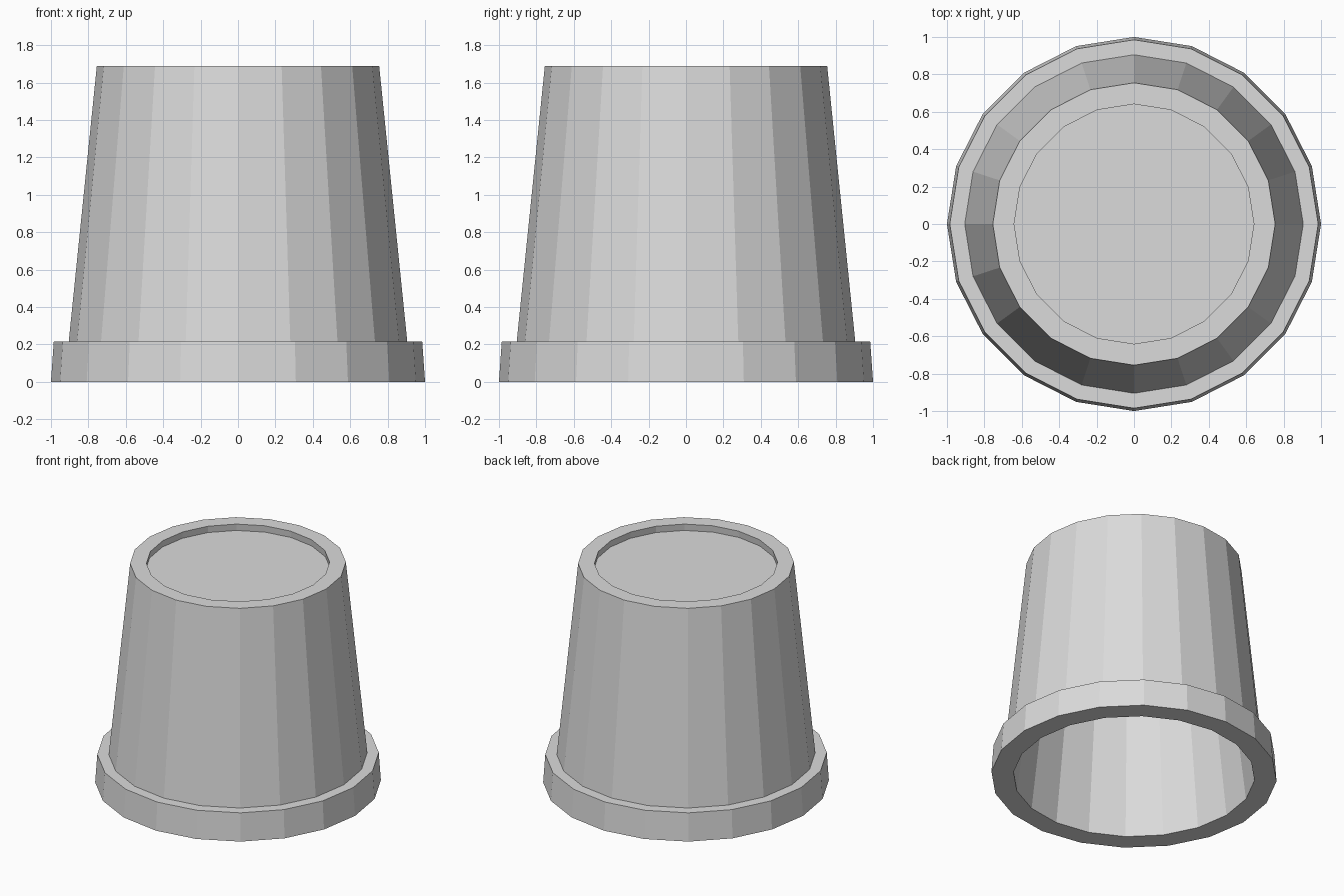
import bpy
import bmesh
from math import cos, sin, tau

cube = bpy.data.objects.get("Cube")
if cube:
    bpy.data.objects.remove(cube, do_unlink=True)

SIDES = 20


def make_material(name, colour):
    mat = bpy.data.materials.new(name)
    mat.use_nodes = True
    mat.diffuse_color = colour
    mat.node_tree.nodes["Principled BSDF"].inputs["Base Color"].default_value = colour
    return mat


def lathe(name, profile, mat):
    """Spin a (radius, height) profile around z and cap both ends of it."""
    bm = bmesh.new()
    rings = [[bm.verts.new((r * cos(tau * i / SIDES), r * sin(tau * i / SIDES), z))
              for i in range(SIDES)] for r, z in profile]
    for a, b in zip(rings, rings[1:]):
        for i in range(SIDES):
            j = (i + 1) % SIDES
            bm.faces.new((a[i], a[j], b[j], b[i]))
    bm.faces.new(rings[0])
    bm.faces.new(rings[-1])
    bmesh.ops.recalc_face_normals(bm, faces=bm.faces)
    mesh = bpy.data.meshes.new(name)
    bm.to_mesh(mesh)
    bm.free()
    mesh.materials.append(mat)
    obj = bpy.data.objects.new(name, mesh)
    bpy.context.collection.objects.link(obj)
    return obj


grey = make_material("light grey", (0.71, 0.71, 0.71, 1.0))

# Upturned pot: hollow inside, flared lip at the bottom, thin recessed base on top
lathe("upturned_pot", [
    (0.648, 1.625),  # inner ceiling
    (0.845, 0.0),    # mouth
    (1.0, 0.0),      # lip
    (0.985, 0.215),
    (0.905, 0.215),  # outer wall
    (0.755, 1.687),
    (0.641, 1.687),  # base ring
    (0.647, 1.635),  # recessed base
], grey)
